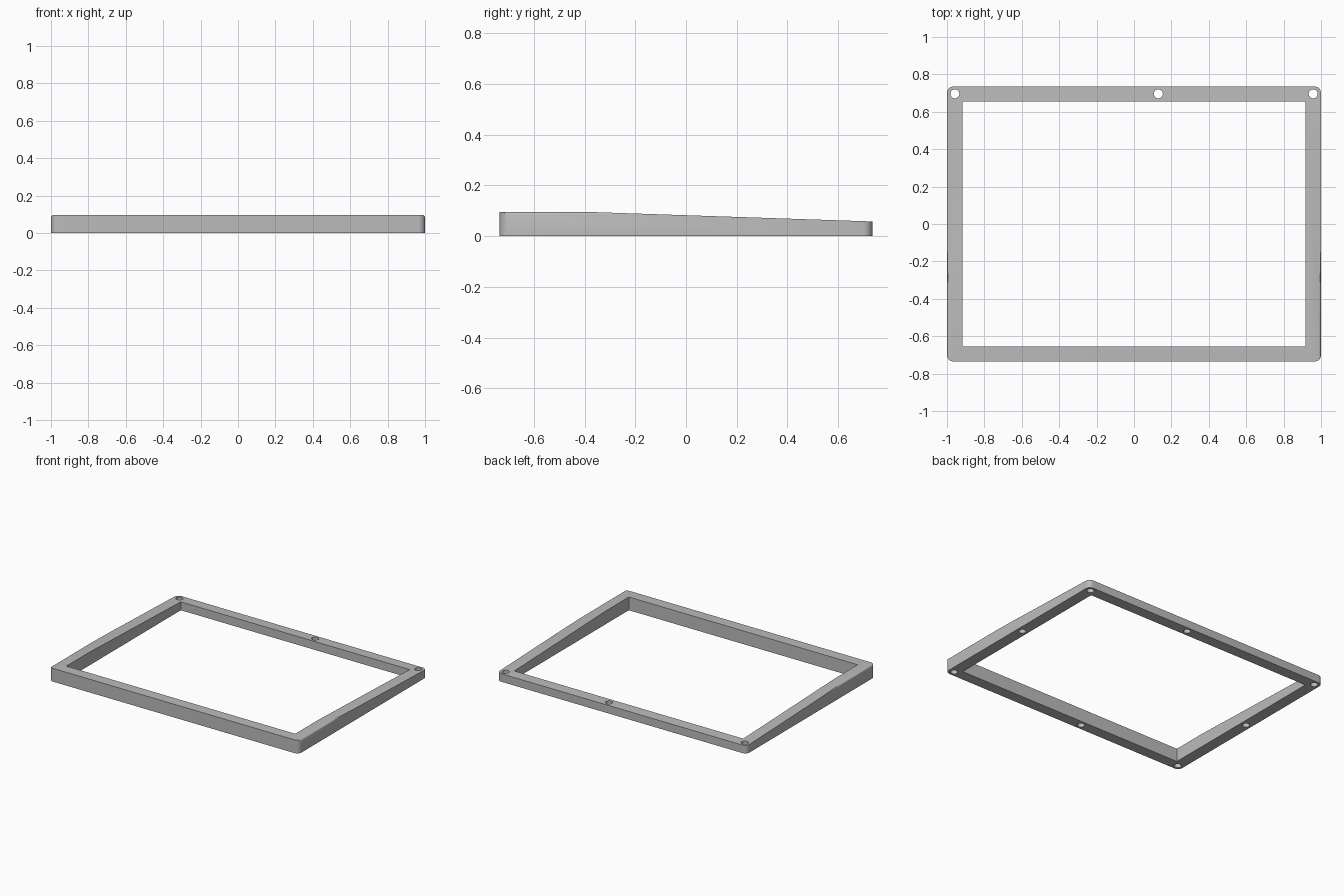
import bpy
import bmesh
import math
from mathutils import Matrix, Vector

cube = bpy.data.objects.get("Cube")
if cube:
    bpy.data.objects.remove(cube, do_unlink=True)

HALF_X, HALF_Y = 1.0, 0.735
INNER_X, INNER_Y = 0.917, 0.655
FRONT_H, BACK_H, BEND_Y = 0.096, 0.058, -0.4
CORNER_R, EDGE_R = 0.035, 0.015
HOLE_R, HOLE_X, HOLE_Y, MID_X = 0.024, 0.958, 0.696, 0.13
SLOPE = (FRONT_H - BACK_H) / (HALF_Y - BEND_Y)

grey = bpy.data.materials.new("plain grey")
grey.use_nodes = True
colour = (0.5, 0.5, 0.5, 1)
grey.diffuse_color = colour
grey.node_tree.nodes["Principled BSDF"].inputs["Base Color"].default_value = colour


def make_object(name, bm):
    bmesh.ops.recalc_face_normals(bm, faces=bm.faces)
    mesh = bpy.data.meshes.new(name)
    bm.to_mesh(mesh)
    bm.free()
    mesh.materials.append(grey)
    obj = bpy.data.objects.new(name, mesh)
    bpy.context.collection.objects.link(obj)
    return obj


def slice_off(bm, point, normal):
    """Cut away everything beyond a plane and close the cut."""
    geom = bm.verts[:] + bm.edges[:] + bm.faces[:]
    cut = bmesh.ops.bisect_plane(bm, geom=geom, dist=1e-6, plane_co=point,
                                 plane_no=normal, clear_outer=True)
    edges = [e for e in cut["geom_cut"] if isinstance(e, bmesh.types.BMEdge)]
    bmesh.ops.edgeloop_fill(bm, edges=edges)


def top_height(y):
    return FRONT_H - SLOPE * max(0, y - BEND_Y)


# Solid slab with rounded vertical corners
bm = bmesh.new()
outline = []
steps = 8
for quarter, (sx, sy) in enumerate([(1, 1), (-1, 1), (-1, -1), (1, -1)]):
    for i in range(steps + 1):
        a = (quarter + i / steps) * math.pi / 2
        outline.append(bm.verts.new((sx * (HALF_X - CORNER_R) + CORNER_R * math.cos(a),
                                     sy * (HALF_Y - CORNER_R) + CORNER_R * math.sin(a), 0)))
base = bm.faces.new(outline)
raised = bmesh.ops.extrude_face_region(bm, geom=[base])["geom"]
bmesh.ops.translate(bm, vec=(0, 0, 0.2),
                    verts=[v for v in raised if isinstance(v, bmesh.types.BMVert)])
bmesh.ops.recalc_face_normals(bm, faces=bm.faces)

# Level front, sloping back, and softened upper side edges
slice_off(bm, Vector((0, 0, FRONT_H)), Vector((0, 0, 1)))
slice_off(bm, Vector((0, BEND_Y, FRONT_H)), Vector((0, SLOPE, 1)).normalized())
for side in (-1, 1):
    for angle in (22.5, 45, 67.5):
        a = math.radians(angle)
        normal = Vector((side * math.cos(a), 0, math.sin(a)))
        centre = Vector((side * (HALF_X - EDGE_R), 0, FRONT_H - EDGE_R))
        slice_off(bm, centre + normal * EDGE_R, normal)
frame = make_object("frame", bm)

# Central opening
bm = bmesh.new()
bmesh.ops.create_cube(bm, size=2, matrix=Matrix.Diagonal((INNER_X, INNER_Y, 0.5, 1)))
cutters = [make_object("opening_cutter", bm)]

# Screw holes: open at the back, blind from below elsewhere
bm = bmesh.new()
holes = [(s * HOLE_X, y) for s in (-1, 1) for y in (-HOLE_Y, 0, HOLE_Y)]
holes += [(MID_X, HOLE_Y), (-MID_X, -HOLE_Y)]
for x, y in holes:
    top = 0.2 if y > 0 else top_height(y + HOLE_R) - 0.002
    bottom = -0.1
    bmesh.ops.create_cone(bm, cap_ends=True, segments=32, radius1=HOLE_R, radius2=HOLE_R,
                          depth=top - bottom,
                          matrix=Matrix.Translation((x, y, (top + bottom) / 2)))
cutters.append(make_object("hole_cutter", bm))

bpy.ops.object.select_all(action="DESELECT")
frame.select_set(True)
bpy.context.view_layer.objects.active = frame
for cutter in cutters:
    cutter.hide_render = True
    mod = frame.modifiers.new(cutter.name, "BOOLEAN")
    mod.operation = "DIFFERENCE"
    mod.solver = "EXACT"
    mod.object = cutter
    bpy.ops.object.modifier_apply(modifier=mod.name)
    bpy.data.objects.remove(cutter, do_unlink=True)
bpy.ops.object.shade_smooth_by_angle(angle=math.radians(30))
